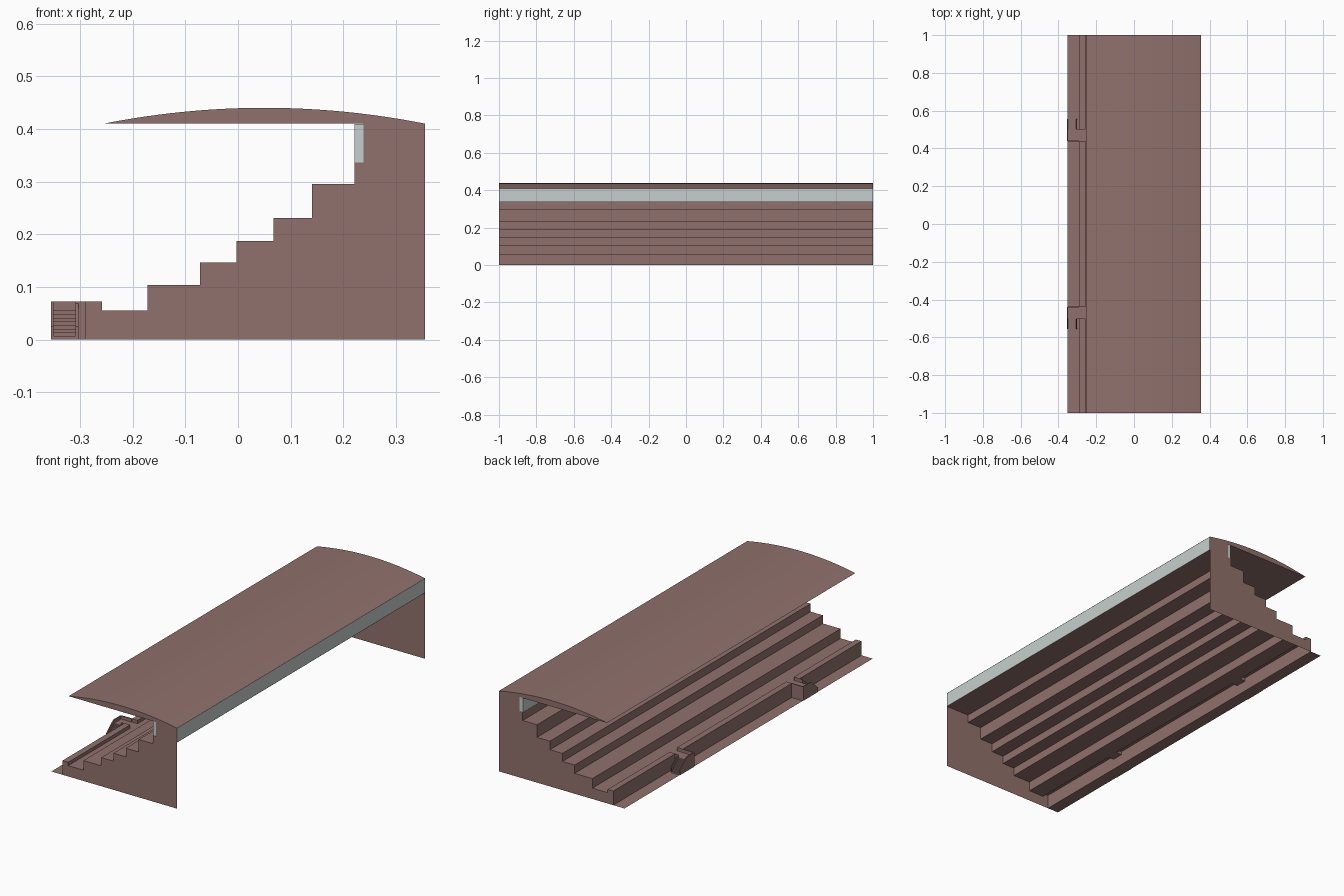
import bpy, bmesh

if "Cube" in bpy.data.objects:
    bpy.data.objects.remove(bpy.data.objects["Cube"])


def material(name, rgb):
    m = bpy.data.materials.new(name)
    m.diffuse_color = (*rgb, 1)
    m.use_nodes = True
    m.node_tree.nodes["Principled BSDF"].inputs["Base Color"].default_value = m.diffuse_color
    return m


BROWN = material("dusty brown", (0.28, 0.165, 0.15))
GLASS = material("pale glass", (0.56, 0.63, 0.61))


def make(name, bm, mat, mirror=False):
    me = bpy.data.meshes.new(name)
    bm.to_mesh(me)
    bm.free()
    me.materials.append(mat)
    ob = bpy.data.objects.new(name, me)
    bpy.context.collection.objects.link(ob)
    if mirror:
        mod = ob.modifiers.new("mirror", 'MIRROR')
        mod.use_axis = (False, True, False)
    return ob


def prism(name, pts, axis, a, b, mat=BROWN, mirror=False):
    """Closed solid: a profile (other axis, z) extruded along x or y."""
    bm = bmesh.new()
    place = (lambda p, t: (t, p[0], p[1])) if axis == 'x' else (lambda p, t: (p[0], t, p[1]))
    ends = [[bm.verts.new(place(p, t)) for p in pts] for t in (a, b)]
    bm.faces.new(ends[0])
    bm.faces.new(ends[1][::-1])
    n = len(pts)
    for i in range(n):
        j = (i + 1) % n
        bm.faces.new((ends[0][i], ends[1][i], ends[1][j], ends[0][j]))
    bmesh.ops.recalc_face_normals(bm, faces=bm.faces)
    return make(name, bm, mat, mirror)


# Stepped cross-section of the stand, as (x, z)
X_FRONT, X_LIP, X_BACK = -0.29, -0.258, 0.355
Z_WALK, Z_LIP, Z_SILL, Z_ROOF = 0.055, 0.072, 0.336, 0.41
treads = [(X_LIP, Z_WALK), (-0.172, 0.104), (-0.072, 0.146), (-0.003, 0.187),
          (0.067, 0.231), (0.14, 0.295), (0.221, Z_SILL)]
steps = [(X_LIP, Z_WALK)]
for (x, z) in treads[1:]:
    steps += [(x, steps[-1][1]), (x, z)]
steps.append((X_BACK, Z_SILL))
with_lip = [(X_FRONT, 0), (X_FRONT, Z_LIP), (X_LIP, Z_LIP)] + steps
with_gap = [(X_FRONT, 0), (X_FRONT, Z_WALK)] + steps
GAP0, GAP1 = 0.44, 0.50

# Seating deck: open sheet, with a gap in the front lip at each stairway
bm = bmesh.new()
cuts = [-1, -GAP1, -GAP0, GAP0, GAP1, 1]
for k in range(5):
    prof = with_gap if k in (1, 3) else with_lip
    rows = [[bm.verts.new((x, y, z)) for x, z in prof] for y in cuts[k:k + 2]]
    for i in range(len(prof) - 1):
        bm.faces.new((rows[0][i], rows[0][i + 1], rows[1][i + 1], rows[1][i]))
lip_end = [(X_FRONT, Z_WALK), (X_LIP, Z_WALK), (X_LIP, Z_LIP), (X_FRONT, Z_LIP)]
for y, flip in ((-GAP1, 1), (-GAP0, 0), (GAP0, 1), (GAP1, 0)):
    vs = [bm.verts.new((x, y, z)) for x, z in lip_end]
    bm.faces.new(vs[::-1] if flip else vs)
for f in bm.faces:
    f.normal_update()
    n = f.normal
    facing_up_or_front = n.z > 0.5 or n.x < -0.5
    if abs(n.y) < 0.5 and not facing_up_or_front and f.calc_center_median().x > X_LIP + 0.001:
        f.normal_flip()
    elif n.z < -0.5 or (n.x > 0.5 and f.calc_center_median().x < X_FRONT + 0.001):
        f.normal_flip()
make("seating_deck", bm, BROWN)

# End walls, following the steps and rising to the roof at the back
wall = with_lip[:-1] + [(0.238, Z_SILL), (0.238, Z_ROOF), (X_BACK, Z_ROOF), (X_BACK, 0)]
bm = bmesh.new()
bm.faces.new([bm.verts.new((x, -1, z)) for x, z in wall])
bm.faces.new([bm.verts.new((x, 1, z)) for x, z in wall][::-1])
for f in bm.faces:
    f.normal_update()
    if f.normal.y * f.verts[0].co.y < 0:
        f.normal_flip()
make("end_walls", bm, BROWN)

# Front walkway on the ground
bm = bmesh.new()
bm.faces.new([bm.verts.new(p) for p in ((-0.353, -1, 0), (X_FRONT, -1, 0), (X_FRONT, 1, 0), (-0.353, 1, 0))])
make("front_walkway", bm, BROWN)

# Glazed gallery under the roof
prism("gallery_glass", [(0.221, Z_SILL + 0.0005), (X_BACK, Z_SILL + 0.0005),
                        (X_BACK, Z_ROOF - 0.0005), (0.221, Z_ROOF - 0.0005)], 'y', -0.999, 0.999, GLASS)

# Roof with a curved top and flat underside
N = 24
arc = []
for i in range(N + 1):
    u = 2 * i / N - 1
    arc.append((0.05 + 0.305 * u, Z_ROOF + 0.03 * (1 - u * u)))
roof = prism("roof", arc, 'y', -1, 1)
bpy.context.view_layer.objects.active = roof
roof.select_set(True)
bpy.ops.object.shade_smooth_by_angle(angle=0.15)

# Stairways up to the gaps in the lip, mirrored to both halves
FOOT, COUNT = 0.555, 8
stair = [(GAP0, 0), (GAP0, Z_WALK), (GAP1, Z_WALK)]
for i in range(1, COUNT):
    y = GAP1 + (FOOT - GAP1) * (i - 1) / (COUNT - 1)
    z = Z_WALK * (1 - i / COUNT)
    stair += [(y, stair[-1][1]), (y, z)] if i > 1 else [(GAP1, z)]
stair += [(FOOT, stair[-1][1]), (FOOT, 0)]
prism("stair_flight", stair, 'x', -0.35, -0.308, mirror=True)
prism("stair_landing", [(GAP0, 0), (GAP0, Z_WALK), (GAP1, Z_WALK), (GAP1, 0)], 'x', -0.308, X_FRONT, mirror=True)
rail = [(GAP1, 0), (GAP1, Z_LIP), (FOOT, 0.025), (FOOT, 0)]
prism("stair_inner_rail", rail, 'x', -0.308, -0.303, mirror=True)
prism("stair_outer_rail", [(GAP0, 0), (GAP0, Z_LIP)] + rail[1:], 'x', -0.355, -0.35, mirror=True)
prism("stair_end_panel", [(-0.35, 0), (-0.35, Z_LIP), (X_FRONT, Z_LIP), (X_FRONT, 0)], 'y', GAP0 - 0.003, GAP0 + 0.002, mirror=True)
prism("landing_return_panel", [(-0.308, 0), (-0.308, Z_LIP), (X_FRONT, Z_LIP), (X_FRONT, 0)], 'y', GAP1, GAP1 + 0.004, mirror=True)
